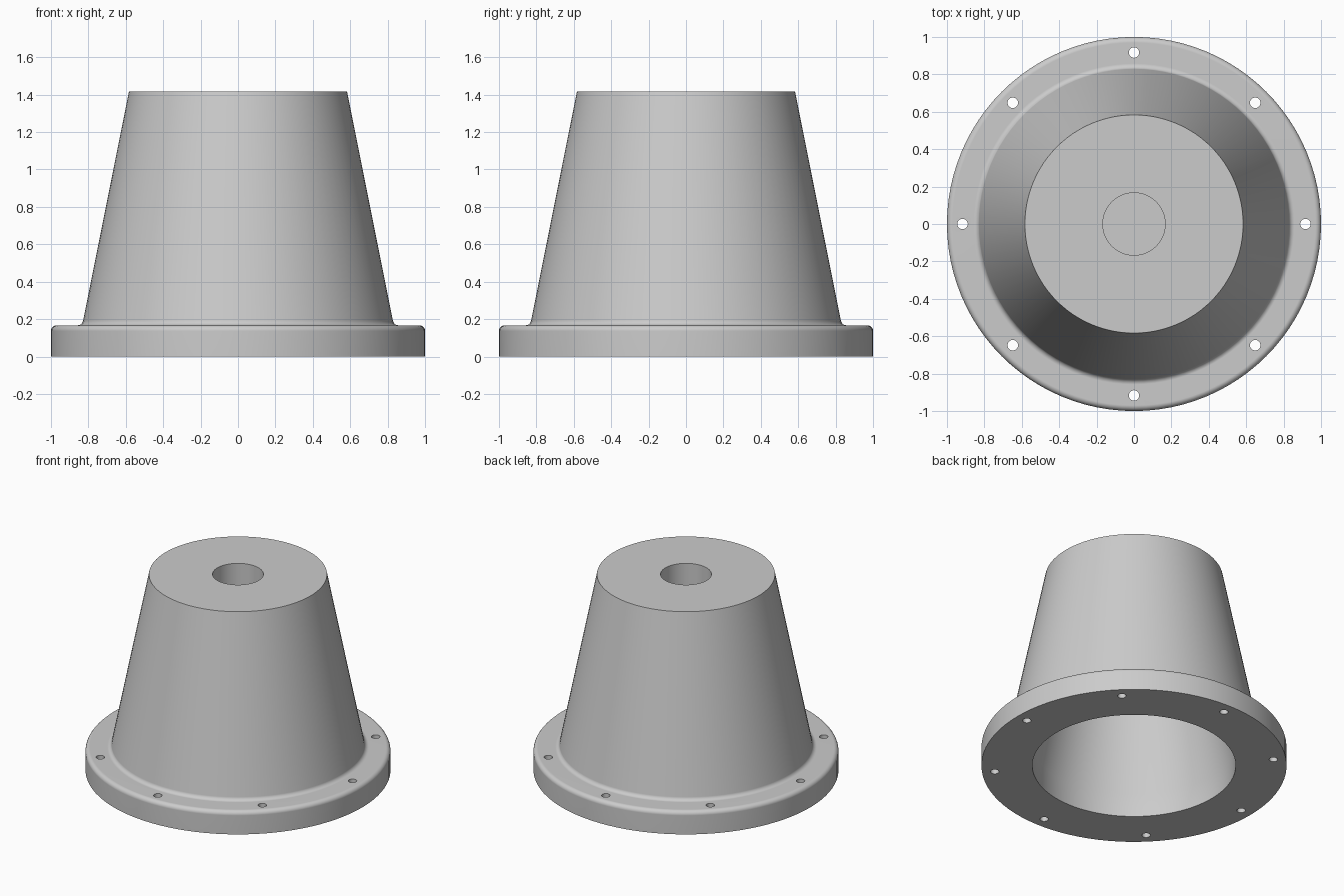
import bpy
import bmesh
from math import cos, sin, pi, radians, atan2

cube = bpy.data.objects.get("Cube")
if cube:
    bpy.data.objects.remove(cube, do_unlink=True)

UNIT = 1 / 6            # flange thickness, the base measure of the part
HEIGHT = 8.5 * UNIT
SEGMENTS = 96
FILLET = 0.03

grey = bpy.data.materials.new("light grey metal")
grey.use_nodes = True
colour = (0.6, 0.6, 0.6, 1)
grey.diffuse_color = colour
grey.node_tree.nodes["Principled BSDF"].inputs["Base Color"].default_value = colour


def arc(cx, cz, radius, start, end, steps=5):
    """Points (r, z) along an arc, for rounded corners."""
    angles = [start + (end - start) * i / steps for i in range(steps + 1)]
    return [(cx + radius * cos(a), cz + radius * sin(a)) for a in angles]


def lathe(name, profile):
    """Revolve an (r, z) profile, whose ends lie on the axis, into a solid."""
    bm = bmesh.new()
    verts = [bm.verts.new((r, 0, z)) for r, z in profile]
    edges = [bm.edges.new(pair) for pair in zip(verts, verts[1:])]
    bmesh.ops.spin(bm, geom=verts + edges, cent=(0, 0, 0), axis=(0, 0, 1),
                   angle=2 * pi, steps=SEGMENTS)
    bmesh.ops.remove_doubles(bm, verts=bm.verts, dist=0.0001)
    bmesh.ops.dissolve_degenerate(bm, edges=bm.edges, dist=0.0001)
    bmesh.ops.recalc_face_normals(bm, faces=bm.faces)
    mesh = bpy.data.meshes.new(name)
    bm.to_mesh(mesh)
    bm.free()
    obj = bpy.data.objects.new(name, mesh)
    bpy.context.collection.objects.link(obj)
    mesh.materials.append(grey)
    return obj


# Cone side slope and the fillet centre where it meets the flange
lean = atan2(1.5, 7.5)
foot = 5 * UNIT + FILLET * (1 - sin(lean)) / cos(lean)

profile = [(0, 5.5 * UNIT), (3.1 * UNIT, 5.5 * UNIT)]          # cavity ceiling
profile += [(4 * UNIT, UNIT), (4 * UNIT, 0), (1, 0)]           # cavity wall, underside
profile += arc(1 - FILLET, UNIT - FILLET, FILLET, 0, pi / 2)   # rounded flange rim
profile += arc(foot, UNIT + FILLET, FILLET, -pi / 2, -pi + lean)  # fillet at cone foot
profile += [(3.5 * UNIT, HEIGHT), (UNIT, HEIGHT)]              # cone side and top
profile += [(UNIT, 6.5 * UNIT), (0, 6.5 * UNIT)]               # blind top bore
housing = lathe("flanged_cone_housing", profile)

# Bolt holes through the flange
bm = bmesh.new()
for i in range(8):
    a = i * pi / 4
    hole = bmesh.ops.create_cone(bm, cap_ends=True, segments=24,
                                 radius1=0.028, radius2=0.028, depth=0.6)
    bmesh.ops.translate(bm, verts=hole["verts"],
                        vec=(5.5 * UNIT * cos(a), 5.5 * UNIT * sin(a), 0))
mesh = bpy.data.meshes.new("bolt_hole_cutter")
bm.to_mesh(mesh)
bm.free()
mesh.materials.append(grey)
cutter = bpy.data.objects.new("bolt_hole_cutter", mesh)
bpy.context.collection.objects.link(cutter)
cutter.hide_render = True

cut = housing.modifiers.new("bolt holes", "BOOLEAN")
cut.object = cutter
cut.solver = "EXACT"
bpy.ops.object.select_all(action="DESELECT")
bpy.context.view_layer.objects.active = housing
housing.select_set(True)
bpy.ops.object.modifier_apply(modifier=cut.name)
bpy.data.objects.remove(cutter, do_unlink=True)

# Smooth curved walls, crisp machined edges
bpy.ops.object.shade_smooth_by_angle(angle=radians(30))
weighted = housing.modifiers.new("weighted normals", "WEIGHTED_NORMAL")
weighted.keep_sharp = True
